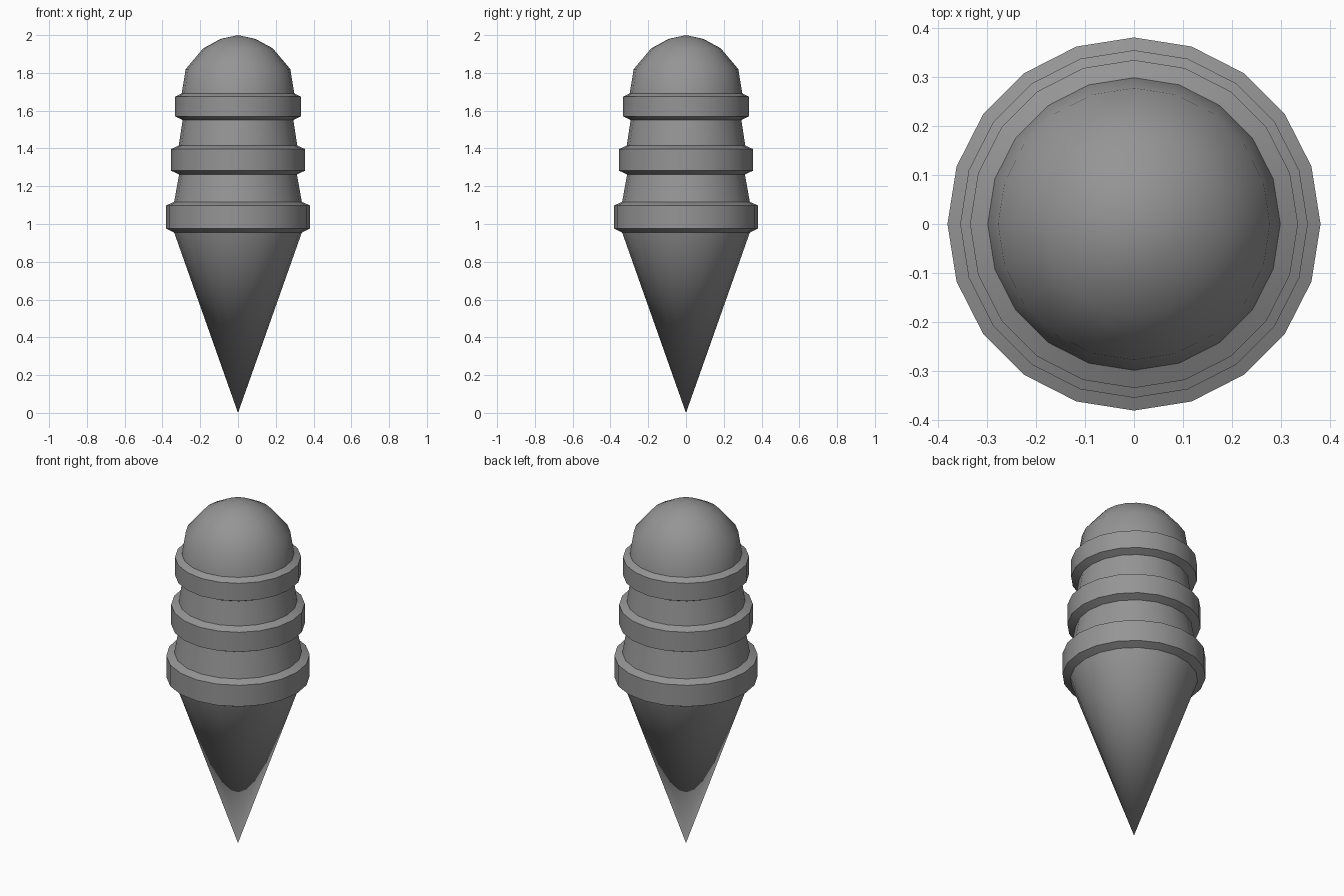
import bpy, bmesh, math

SIDES = 20

cube = bpy.data.objects.get("Cube")
if cube:
    bpy.data.objects.remove(cube, do_unlink=True)

grey = bpy.data.materials.new("mid grey")
grey.use_nodes = True
colour = (0.3, 0.3, 0.3, 1)
grey.diffuse_color = colour
grey.node_tree.nodes["Principled BSDF"].inputs["Base Color"].default_value = colour


def lathe(name, profile):
    """Spin a (radius, height) profile, listed bottom to top, about z."""
    bm = bmesh.new()
    verts = [bm.verts.new((r, 0, z)) for r, z in profile]
    edges = [bm.edges.new(pair) for pair in zip(verts, verts[1:])]
    bmesh.ops.spin(bm, geom=verts + edges, cent=(0, 0, 0), axis=(0, 0, 1),
                   angle=math.tau, steps=SIDES, use_merge=True)
    bmesh.ops.remove_doubles(bm, verts=bm.verts, dist=0.0005)
    bmesh.ops.recalc_face_normals(bm, faces=bm.faces)
    # Open bands: make sure the faces point away from the axis
    side = max(bm.faces, key=lambda f: f.calc_center_median().xy.length)
    if side.normal.xy.dot(side.calc_center_median().xy) < 0:
        bmesh.ops.reverse_faces(bm, faces=bm.faces)
    mesh = bpy.data.meshes.new(name)
    bm.to_mesh(mesh)
    bm.free()
    mesh.materials.append(grey)
    obj = bpy.data.objects.new(name, mesh)
    bpy.context.collection.objects.link(obj)
    bpy.ops.object.select_all(action='DESELECT')
    obj.select_set(True)
    bpy.context.view_layer.objects.active = obj
    bpy.ops.object.shade_smooth_by_angle(angle=math.radians(35))


def ring(name, outer, low_r, low, top_r, top):
    """Collar with bevelled lower and upper lips."""
    lathe(name, [(low_r, low), (outer, low + 0.02),
                 (outer, top - 0.018), (top_r, top)])


# Pointed lower cone
lathe("lower_cone", [(0, 0), (0.338, 0.955)])

# Three collars, shrinking upwards
ring("lower_ring", 0.38, 0.338, 0.955, 0.338, 1.117)
ring("middle_ring", 0.354, 0.312, 1.262, 0.314, 1.415)
ring("upper_ring", 0.334, 0.293, 1.55, 0.298, 1.692)

# Tapered bands between the collars
lathe("lower_band", [(0.338, 1.117), (0.312, 1.262)])
lathe("upper_band", [(0.314, 1.415), (0.293, 1.55)])

# Rounded cap
lathe("dome", [(0.298, 1.692), (0.277, 1.82), (0.184, 1.93),
               (0.092, 1.98), (0, 2)])
